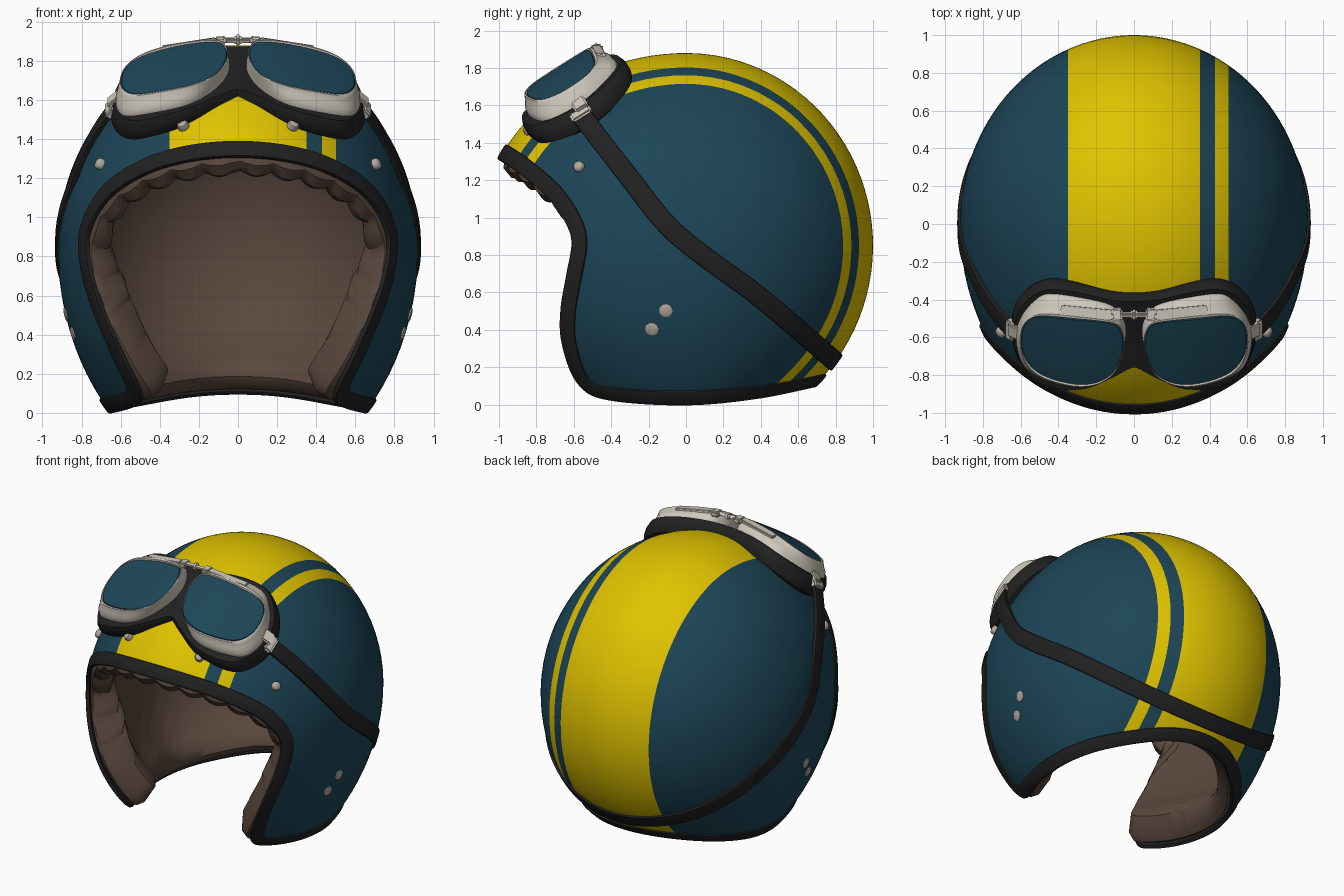
import bpy, bmesh, math
from mathutils import Vector, Matrix

if "Cube" in bpy.data.objects:
    bpy.data.objects.remove(bpy.data.objects["Cube"])

def material(name, rgb):
    m = bpy.data.materials.new(name)
    m.diffuse_color = (*rgb, 1)
    m.use_nodes = True
    m.node_tree.nodes["Principled BSDF"].inputs["Base Color"].default_value = m.diffuse_color
    return m

TEAL = material("teal_paint", (0.012, 0.060, 0.096))
YELLOW = material("yellow_paint", (0.75, 0.55, 0.0))
BLACK = material("black_rubber", (0.015, 0.015, 0.015))
BROWN = material("brown_lining", (0.100, 0.064, 0.047))
CREAM = material("cream_metal", (0.62, 0.58, 0.50))
RIVET = material("rivet_metal", (0.45, 0.40, 0.35))
C = Vector((0, 0, 0.85))

# ---- helmet surface: a rounded egg, longer at the front, wider low down ----
def axes(d):
    h = d.x * d.x + d.y * d.y + 1e-12
    f = d.x * d.x / h
    rz = 1.03 + (0.17 * (f * f if d.y > 0 else f) if d.z < 0 else 0)
    return 0.922, (1.12 if d.y < 0 else 1.0), rz

def level(d):
    return sum((d[i] / a) ** 2 for i, a in enumerate(axes(d)))

def project(d):
    return C + d / math.sqrt(level(d))

def normal(p):
    d = p - C
    return Vector([d[i] / a ** 2 for i, a in enumerate(axes(d))]).normalized()

def side_point(y, z):
    lo, hi = 0.0, 1.0
    if level(Vector((0, y, z - 0.85))) >= 1:
        return Vector((0, y, z))
    for _ in range(30):
        m = (lo + hi) / 2
        if level(Vector((m, y, z - 0.85))) < 1:
            lo = m
        else:
            hi = m
    return Vector((lo, y, z))

# ---- helpers ----
def spline(pts, t, closed=False):
    n = len(pts)
    f = t * (n if closed else n - 1)
    i = min(int(f), n - 1 if closed else n - 2)
    f -= i
    g = (lambda k: Vector(pts[k % n])) if closed else (lambda k: Vector(pts[max(0, min(n - 1, k))]))
    a, b, c, d = g(i - 1), g(i), g(i + 1), g(i + 2)
    return 0.5 * (2 * b + (c - a) * f + (2 * a - 5 * b + 4 * c - d) * f * f + (3 * b - a - 3 * c + d) * f ** 3)

def side_curve(profile, n):
    """Side-view profile laid on the helmet, evenly spaced."""
    dense = [side_point(*spline(profile, 0.5 - 0.5 * math.cos(math.pi * k / 800))) for k in range(801)]
    cum = [0]
    for a, b in zip(dense, dense[1:]):
        cum.append(cum[-1] + (b - a).length)
    out, k = [], 0
    for i in range(n + 1):
        s = cum[-1] * i / n
        while k < 799 and cum[k + 1] < s:
            k += 1
        out.append(dense[k].lerp(dense[k + 1], min(1, (s - cum[k]) / max(1e-9, cum[k + 1] - cum[k]))))
    return out

def flip(p):
    return Vector((-p.x, p.y, p.z))

def finish(name, bm, mats, mirror=False):
    me = bpy.data.meshes.new(name)
    bm.to_mesh(me)
    bm.free()
    for m in mats:
        me.materials.append(m)
    ob = bpy.data.objects.new(name, me)
    bpy.context.collection.objects.link(ob)
    if mirror:
        ob.modifiers.new("mirror", 'MIRROR').merge_threshold = 0.0005

def skin(rings, close=False, cap_a=False, cap_b=False):
    bm = bmesh.new()
    vs = [[bm.verts.new(p) for p in r] for r in rings]
    n = len(vs[0])
    for i in range(len(vs) if close else len(vs) - 1):
        a, b = vs[i], vs[(i + 1) % len(vs)]
        for j in range(n):
            bm.faces.new((a[j], a[(j + 1) % n], b[(j + 1) % n], b[j]))
    if cap_a:
        bm.faces.new(vs[0][::-1])
    if cap_b:
        bm.faces.new(vs[-1])
    bmesh.ops.recalc_face_normals(bm, faces=bm.faces)
    return bm

def band(path, half_w, low, high, closed, lift=lambda t: 0, power=0.5):
    """Rounded flat section swept along a path lying on the helmet."""
    rings, n = [], len(path)
    for i, p in enumerate(path):
        a, b = (path[i - 1], path[(i + 1) % n]) if closed else (path[max(0, i - 1)], path[min(n - 1, i + 1)])
        N = normal(p)
        B = (b - a).normalized().cross(N).normalized()
        ring = []
        for k in range(12):
            c, s = math.cos(k * math.pi / 6), math.sin(k * math.pi / 6)
            c, s = [math.copysign(abs(v) ** power, v) for v in (c, s)]
            ring.append(p + B * c * half_w + N * ((low + high) / 2 + s * (high - low) / 2 + lift(i / (n - 1))))
        rings.append(ring)
    return skin(rings, closed, not closed, not closed)

# ---- opening edge ----
EDGE = [(-.979, 1.35), (-.86, 1.27), (-.70, 1.13), (-.60, .98), (-.57, .86), (-.60, .68), (-.63, .5),
        (-.625, .33), (-.55, .13), (-.41, .06), (0, .036), (.4, .07), (.715, .13)]
half = side_curve(EDGE, 120)
edge = half + [flip(p) for p in half[-2:0:-1]]
POLE = Vector((0, .6, .8))

def toward(p, s):
    d = (p - C).normalized()
    ang = POLE.angle(d)
    e = (d - POLE * POLE.dot(d)).normalized()
    return POLE * math.cos(ang * s) + e * math.sin(ang * s)

# ---- painted shell, cut along the stripe edges ----
rings = [[project(toward(p, 1 - .98 * i / 26)) for p in edge] for i in range(27)]
bm = skin(rings, cap_b=True)
for x in (-.35, .35, .43, .50):
    bmesh.ops.bisect_plane(bm, geom=bm.verts[:] + bm.edges[:] + bm.faces[:], plane_co=(x, 0, 0), plane_no=(1, 0, 0))
for f in bm.faces:
    x = f.calc_center_median().x
    f.material_index = int(-.35 < x < .35 or .43 < x < .50)
finish("helmet_shell", bm, [TEAL, YELLOW])

# ---- padded lining with puffed rolls round the face and thick cheeks ----
rings = []
for s, off in ((1, .015), (1.04, .035), (1.058, .085), (1.05, .13), (1.0, .16), (.94, .15), (.85, .125),
               (.75, .12), (.6, .11), (.45, .11), (.3, .11), (.15, .11), (.02, .11)):
    ring = []
    for j, p in enumerate(edge):
        front = p.z > .55
        puff = .7 + .3 * abs(math.sin(math.pi * j / 6)) if front else .7
        q = project(toward(p, 1 + (s - 1) * puff if s > 1 else s))
        o = off + (.05 * (puff - .9) if front and s > .9 and off > .05 else 0)
        cheek = max(0, min(1, (.95 - q.z) / .3)) * max(0, min(1, (.15 - q.y) / .3))
        if off > .1:
            o += .07 * cheek
        ring.append(C + (q - C) * (1 - o))
    rings.append(ring)
bm = skin(rings, cap_b=True)
bmesh.ops.reverse_faces(bm, faces=bm.faces)
finish("padded_lining", bm, [BROWN])

# ---- black edge trim and goggle strap ----
finish("edge_trim", band(edge, .047, -.02, .012, True), [BLACK])
STRAP = [(-.52, 1.49), (-.3, 1.21), (-.11, .97), (.075, .81), (.4, .57), (.7985, .23)]
sh = side_curve(STRAP, 50)
strap = sh + [flip(p) for p in sh[-2::-1]]
finish("goggle_strap", band(strap, .054, -.015, .014, False,
       lambda t: .10 * max(0, 1 - 9 * min(t, 1 - t)) ** 1.5, .35), [BLACK])

# ---- rivets ----
def rivet(name, guess, r, h):
    p = project(Vector(guess) - C)
    rot = normal(p).to_track_quat('Z', 'Y').to_matrix()
    rings = [[p + rot @ Vector((r * k * math.cos(a * math.pi / 8), r * k * math.sin(a * math.pi / 8), z))
              for a in range(16)] for k, z in ((1, -.01), (1, h * .5), (.8, h * .85), (.4, h))]
    finish(name, skin(rings, cap_b=True), [RIVET], True)

rivet("brim_rivet", (.29, -.87, 1.49), .03, .035)
rivet("temple_rivet", (.70, -.57, 1.27), .03, .03)
rivet("upper_side_rivet", (.9, -.11, .495), .036, .01)
rivet("lower_side_rivet", (.88, -.19, .385), .036, .01)

# ---- goggles: bent plane resting on the brow ----
U, V, N = Vector((1, 0, 0)), Vector((0, .85, .53)).normalized(), Vector((0, -.53, .85)).normalized()
O = Vector((0, -.63, 1.76))

def P(u, v, n=0):
    return O + U * u + V * v + N * (n - .36 * u * u)

def loft(outline, centre, steps):
    rings = []
    for s, n, deep in steps:
        rings.append([P(centre[0] + (u - centre[0]) * s if u > 1e-5 else 0,
                        centre[1] + (v - centre[1]) * s, n - deep * u * u) for u, v in outline])
    return skin(rings, cap_b=True)

GASKET = [(0, -.17), (.12, -.25), (.27, -.33), (.45, -.345), (.57, -.29), (.645, -.12), (.635, .07),
          (.56, .21), (.45, .29), (.3, .295), (.12, .265), (0, .26)]
gasket = [spline(GASKET, k / 44) for k in range(45)]
gasket[0].x = gasket[-1].x = 0
finish("goggle_gasket", loft(gasket, (.33, -.02), [(.6, -.10, .25), (.96, -.12, .05), (1, -.09, .03), (1, -.05, .02),
       (.96, -.02, 0), (.85, -.02, 0), (.5, -.02, 0), (.03, -.02, 0)]), [BLACK], True)

FRAME = [(.05, 0), (.06, .14), (.15, .225), (.42, .245), (.53, .18), (.61, .03), (.615, -.13), (.54, -.25),
         (.3, -.285), (.14, -.19)]
GLASS = [(.06, -.02), (.065, .11), (.13, .165), (.4, .165), (.53, .14), (.59, .06), (.59, -.1), (.5, -.21),
         (.28, -.24), (.125, -.17)]
frame = [spline(FRAME, k / 60, True) for k in range(60)]
glass = [spline(GLASS, k / 60, True) for k in range(60)]
rings = [[P(*a.lerp(b, t), n) for a, b in zip(frame, glass)] for t, n in
         ((0, -.05), (-.12, -.02), (0, .012), (.35, .035), (.6, .055), (.75, .07), (.92, .072), (1.05, .055))]
finish("goggle_frame", skin(rings), [CREAM], True)
finish("goggle_lens", loft(glass, (.33, -.02), [(1, .057, 0), (.98, .068, 0), (.8, .071, 0), (.5, .073, 0),
       (.25, .074, 0), (.03, .074, 0)]), [TEAL], True)

# ---- goggle hardware ----
def block(name, u, v, n, size, tilt=0, mirror=True, slope=0):
    bm = bmesh.new()
    bmesh.ops.create_cube(bm, size=1)
    bmesh.ops.scale(bm, vec=size, verts=bm.verts)
    bmesh.ops.bevel(bm, geom=bm.edges[:], offset=min(size) * .25, segments=2, affect='EDGES')
    rot = Matrix((U, V, N)).transposed() @ Matrix.Rotation(tilt, 3, 'Y') @ Matrix.Rotation(slope, 3, 'X')
    bm.transform(Matrix.Translation(P(u, v, n)) @ rot.to_4x4())
    finish(name, bm, [CREAM], mirror)

block("hinge_arm", .25, .205, .047, (.28, .055, .02), .18, True, -.5)
block("hinge_knuckle", .09, .205, .045, (.06, .07, .04), .05, True, -.5)
block("hinge_pin", 0, .205, .045, (.16, .025, .025), 0, False)
block("hinge_nut", 0, .205, .045, (.035, .05, .045), 0, False)
block("strap_buckle", .625, -.03, -.02, (.1, .08, .035), .75)
block("buckle_bar", .65, -.05, -.06, (.06, .12, .045), .9)

bpy.ops.object.select_all(action='SELECT')
bpy.context.view_layer.objects.active = bpy.data.objects["helmet_shell"]
bpy.ops.object.shade_smooth_by_angle(angle=math.radians(40))
